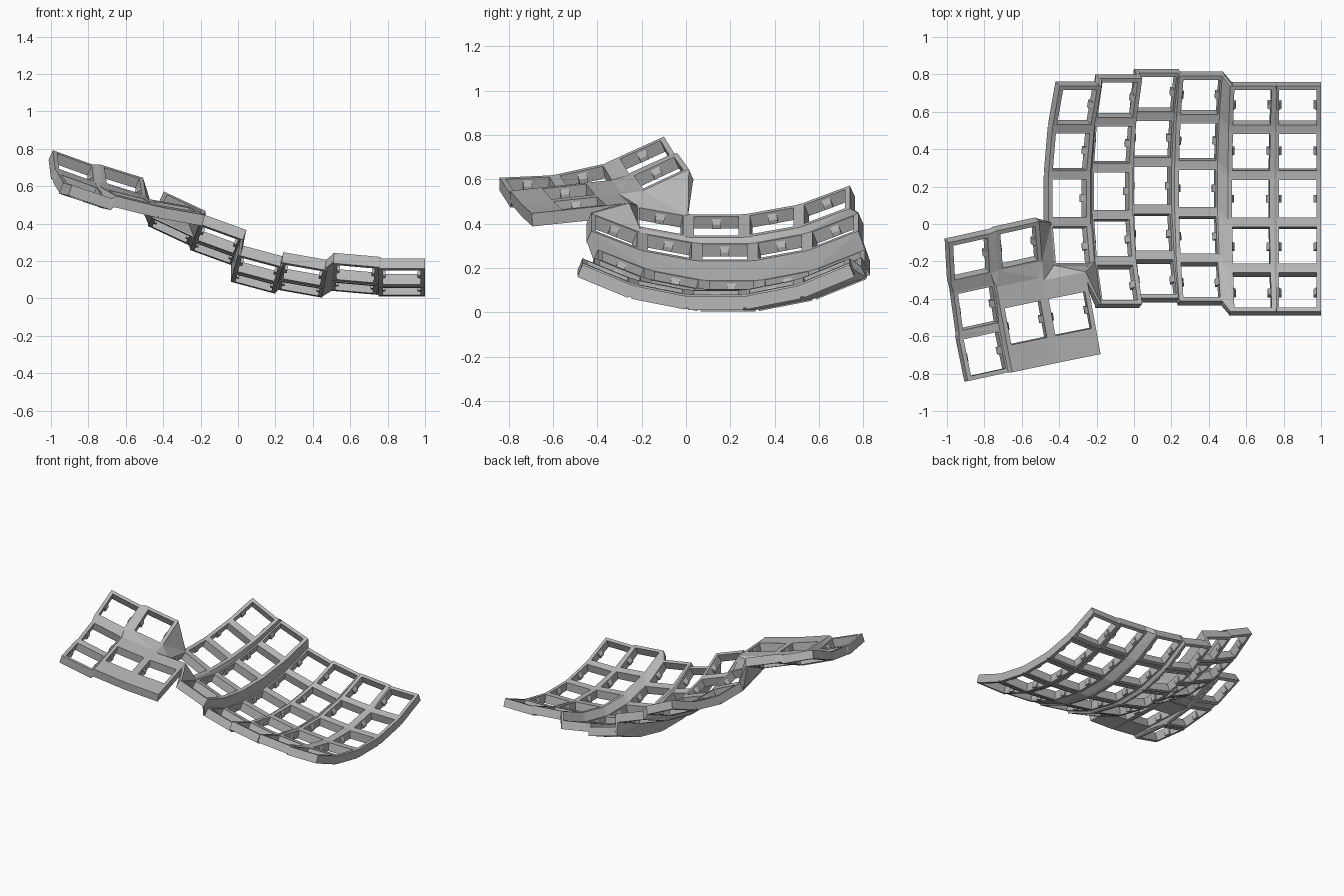
import bpy, bmesh, math
from mathutils import Matrix, Vector

if "Cube" in bpy.data.objects:
    bpy.data.objects.remove(bpy.data.objects["Cube"], do_unlink=True)

T = 0.03        # half plate thickness
HALF = 0.1235   # half key mount width
HOLE = 0.1      # half switch hole width
POST = 0.014    # web post width
ROW_R = 1.31    # curvature radius of a column
ROW_A = math.radians(11.2)

grey = bpy.data.materials.new("plate_grey")
grey.use_nodes = True
grey.diffuse_color = (0.48, 0.48, 0.48, 1)
grey.node_tree.nodes["Principled BSDF"].inputs["Base Color"].default_value = (0.48, 0.48, 0.48, 1)


class Key:
    """A switch mount: placement and how far its plate reaches back and front."""
    def __init__(self, matrix, back=HALF, front=HALF):
        self.m, self.back, self.front = matrix, back, front

    def post(self, corner):
        """Points of the small web post at a corner such as 'tl' or 'br'."""
        sx = -1 if corner[1] == "l" else 1
        y, dy = (self.back, -POST) if corner[0] == "t" else (-self.front, POST)
        return [self.m @ Vector((x, yy, z))
                for x in (sx * HALF, sx * (HALF - POST))
                for yy in (y, y + dy)
                for z in (T, -T + 0.007)]


def hull(bm, points):
    verts = [bm.verts.new(p) for p in points]
    res = bmesh.ops.convex_hull(bm, input=verts)
    loose = {v for v in res["geom_interior"] + res["geom_unused"]
             if isinstance(v, bmesh.types.BMVert)}
    bmesh.ops.delete(bm, geom=list(loose), context="VERTS")


def frame(bm, k):
    """Square plate with a switch hole and two clip nubs."""
    def loop(hx, back, front, z):
        return [bm.verts.new(k.m @ Vector(p)) for p in
                ((-hx, -front, z), (hx, -front, z), (hx, back, z), (-hx, back, z))]
    rings = [loop(HALF, k.back, k.front, T), loop(HOLE, HOLE, HOLE, T),
             loop(HOLE, HOLE, HOLE, -T), loop(HALF, k.back, k.front, -T)]
    for a, b in zip(rings, rings[1:] + rings[:1]):
        for i in range(4):
            j = (i + 1) % 4
            bm.faces.new((a[i], a[j], b[j], b[i]))
    for s in (-1, 1):
        hull(bm, [k.m @ Vector((s * x, y, z)) for y in (-0.02, 0.02)
                  for x, z in ((HOLE + 0.005, T * 0.9), (HOLE + 0.005, -T * 0.95),
                               (HOLE - 0.014, -0.005), (HOLE - 0.014, -0.025))])


def build(name, pieces, func):
    bm = bmesh.new()
    for p in pieces:
        func(bm, p)
    bmesh.ops.dissolve_limit(bm, angle_limit=0.01, verts=bm.verts, edges=bm.edges)
    bmesh.ops.recalc_face_normals(bm, faces=bm.faces)
    me = bpy.data.meshes.new(name)
    bm.to_mesh(me)
    bm.free()
    me.materials.append(grey)
    ob = bpy.data.objects.new(name, me)
    bpy.context.scene.collection.objects.link(ob)


def web(bm, corners):
    """Solid web between posts, given as (key, 'tl tr ...') pairs."""
    hull(bm, [p for k, names in corners for c in names.split() for p in k.post(c)])


# Finger keys: centre of the middle row in each column
columns = [(-0.358, 0.137, 0.362), (-0.131, 0.175, 0.245), (0.088, 0.205, 0.086),
           (0.334, 0.19, 0.055), (0.622, 0.135, 0.06), (0.875, 0.135, 0.041)]
keys = {}
for c, centre in enumerate(columns):
    for r in range(5):
        if (c, r) == (0, 4):
            continue
        keys[c, r] = Key(Matrix.Translation(centre)
                         @ Matrix.Rotation(math.radians(25 - 5 * c), 4, "Y")
                         @ Matrix.Translation((0, 0, ROW_R))
                         @ Matrix.Rotation(ROW_A * (2 - r), 4, "X")
                         @ Matrix.Translation((0, 0, -ROW_R)))

# Webs between rows, columns and the diagonal gaps
finger_webs = []
for (c, r), k in keys.items():
    below, beside, diag = (keys.get(q) for q in ((c, r + 1), (c + 1, r), (c + 1, r + 1)))
    if below:
        finger_webs.append([(k, "bl br"), (below, "tl tr")])
    if beside:
        finger_webs.append([(k, "tr br"), (beside, "tl bl")])
    if beside and diag:
        gap = [(k, "br"), (beside, "bl"), (diag, "tl")]
        finger_webs.append(gap + ([(below, "tr")] if below else []))


# Thumb keys: centre, sideways and backward slopes
def thumb_key(centre, drop, rise, turn=0.22, back=HALF, front=HALF):
    u = Vector((1, turn, -drop)).normalized()
    v = Vector((-0.16, 1, rise))
    n = u.cross(v).normalized()
    v = n.cross(u)
    m = Matrix((u, v, n)).transposed().to_4x4()
    return Key(Matrix.Translation(centre) @ m, back, front)


A = thumb_key((-0.881, -0.176, 0.675), 0.36, 0.5)
B = thumb_key((-0.625, -0.113, 0.603), 0.31, 0.5)
C = thumb_key((-0.846, -0.446, 0.577), 0.36, 0.23)
D = thumb_key((-0.808, -0.695, 0.545), 0.34, 0.03)
E = thumb_key((-0.586, -0.527, 0.515), 0.25, 0.1, 0.21, 0.235, 0.245)
F = thumb_key((-0.347, -0.478, 0.463), 0.18, 0.1, 0.2, 0.205, 0.245)
K03, K14 = keys[0, 3], keys[1, 4]

thumb_webs = [
    [(A, "tr br"), (B, "tl bl")],
    [(A, "bl br"), (C, "tl tr")],
    [(C, "bl br"), (D, "tl tr")],
    [(A, "br"), (B, "bl"), (C, "tr"), (E, "tl")],
    [(C, "tr br"), (E, "tl")],
    [(C, "br"), (D, "tr"), (E, "tl bl")],
    [(D, "tr br"), (E, "bl")],
    [(B, "bl br"), (E, "tl tr")],
    [(E, "tr br"), (F, "tl bl")],
    [(B, "br"), (E, "tr"), (F, "tl")],
]

# Bridge from the thumb cluster to the finger plate
bridge = [
    [(B, "tr br"), (K03, "tl")],
    [(B, "br"), (K03, "tl bl")],
    [(B, "br"), (F, "tl"), (K03, "bl")],
    [(F, "tl tr"), (K03, "bl")],
    [(F, "tr"), (K03, "bl br")],
    [(F, "tr"), (K03, "br"), (K14, "tl")],
    [(F, "tr"), (K14, "tl bl")],
]

build("finger_key_frames", keys.values(), frame)
build("finger_webs", finger_webs, web)
build("thumb_key_frames", (A, B, C, D, E, F), frame)
build("thumb_webs", thumb_webs, web)
build("thumb_bridge", bridge, web)
